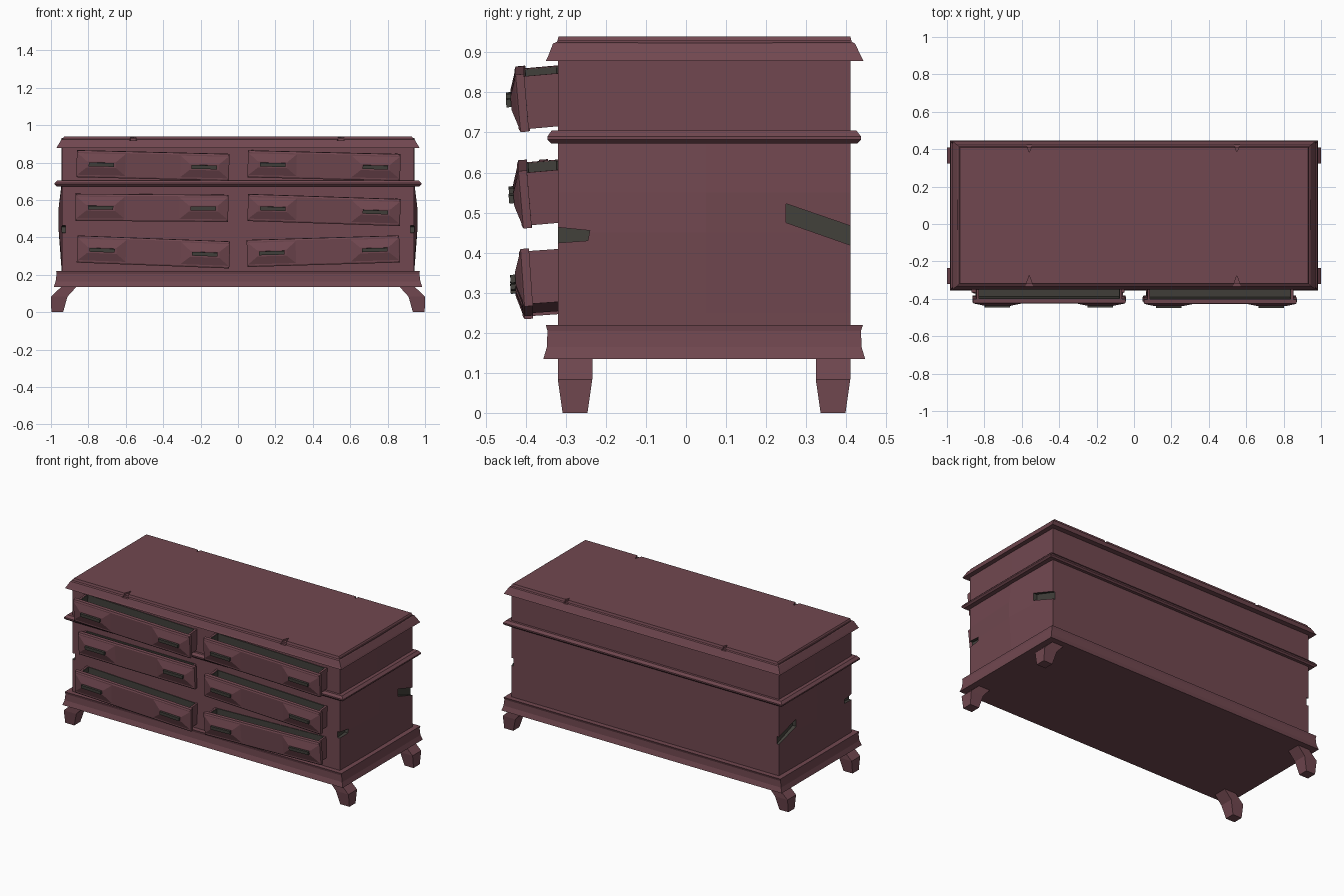
import bpy, bmesh, math
from mathutils import Matrix, Vector

if "Cube" in bpy.data.objects:
    bpy.data.objects.remove(bpy.data.objects["Cube"])


def material(name, rgb):
    m = bpy.data.materials.new(name)
    m.diffuse_color = (*rgb, 1)
    m.use_nodes = True
    m.node_tree.nodes["Principled BSDF"].inputs["Base Color"].default_value = m.diffuse_color
    return m


WINE = material("wine wood", (0.165, 0.064, 0.080))
DARK = material("dark grey", (0.055, 0.052, 0.044))


def finish(bm, name):
    bmesh.ops.recalc_face_normals(bm, faces=bm.faces)
    mesh = bpy.data.meshes.new(name)
    bm.to_mesh(mesh)
    bm.free()
    mesh.materials.append(WINE)
    mesh.materials.append(DARK)
    ob = bpy.data.objects.new(name, mesh)
    bpy.context.collection.objects.link(ob)
    return ob


def loft(bm, rings, mat=0):
    """Skin a stack of equal-sized rings and cap both ends."""
    rows = [[bm.verts.new(p) for p in r] for r in rings]
    n = len(rows[0])
    faces = [bm.faces.new(rows[0][::-1]), bm.faces.new(rows[-1])]
    for a, b in zip(rows, rows[1:]):
        for i in range(n):
            j = (i + 1) % n
            faces.append(bm.faces.new((a[i], a[j], b[j], b[i])))
    for f in faces:
        f.material_index = mat
    return faces


def rect(z, x, y0, y1):
    return [(-x, y0, z), (x, y0, z), (x, y1, z), (-x, y1, z)]


def box(bm, x0, x1, y0, y1, z0, z1, mat=0):
    return loft(bm, [[(x0, y0, z), (x1, y0, z), (x1, y1, z), (x0, y1, z)]
                     for z in (z0, z1)], mat)


def moulding(name, levels):
    bm = bmesh.new()
    loft(bm, [rect(*l) for l in levels])
    return finish(bm, name)


def cut(target, cutter):
    cutter.hide_render = True
    cutter.display_type = 'WIRE'
    mod = target.modifiers.new("notch", 'BOOLEAN')
    mod.operation = 'DIFFERENCE'
    mod.solver = 'EXACT'
    mod.object = cutter
    bpy.context.view_layer.objects.active = target
    bpy.ops.object.modifier_apply(modifier=mod.name)
    bpy.data.objects.remove(cutter)


# carcass with gently bulging sides
bm = bmesh.new()
loft(bm, [[(-.94, -.32, z), (.94, -.32, z), (m, .05, z), (.94, .41, z),
           (-.94, .41, z), (-m, .05, z)]
          for z, m in ((.15, .94), (.25, .945), (.45, .96), (.55, .96), (.69, .943), (.93, .943))])
body = finish(bm, "cabinet_body")

# worn notches in the side corners
for s in (-1, 1):
    bm = bmesh.new()
    loft(bm, [[(s * x, .25, .475), (s * x, .43, .412), (s * x, .43, .46), (s * x, .25, .522)]
              for x in (.925, 1.0)], 1)
    cut(body, finish(bm, "rear_notch_cutter"))
    bm = bmesh.new()
    loft(bm, [[(s * x, -.34, .423), (s * x, -.245, .43), (s * x, -.24, .455), (s * x, -.34, .465)]
              for x in (.922, 1.0)], 1)
    cut(body, finish(bm, "front_notch_cutter"))

# base plinth, waist moulding and top
moulding("base_plinth", [(.135, .985, -.356, .447), (.165, .975, -.347, .438),
                         (.205, .97, -.346, .437), (.22, .972, -.35, .442)])
moulding("waist_moulding", [(.673, .97, -.337, .428), (.682, .98, -.346, .437),
                            (.69, .98, -.346, .437), (.705, .965, -.335, .425)])
top = moulding("top_board", [(.878, .97, -.35, .443), (.888, .965, -.345, .438),
                             (.922, .945, -.332, .422), (.926, .938, -.322, .414),
                             (.94, .93, -.318, .41)])

# small nicks along the long edges of the top
for x in (-.56, .55):
    for y0, y1 in ((-.36, -.275), (.46, .385)):
        bm = bmesh.new()
        loft(bm, [[(x - .03, y0, z), (x + .03, y0, z), (x, y1, z)] for z in (.918, 1.0)])
        cut(top, finish(bm, "nick_cutter"))

# splayed bracket feet
PROFILE = [(.87, .86, .94, 0), (.0, 0, 0, 0)]
for sx, side in ((-1, "left"), (1, "right")):
    for yc, end in ((-.277, "front"), (.367, "back")):
        bm = bmesh.new()
        loft(bm, [[(sx * xi, yc - h, z), (sx * xo, yc - h, z),
                   (sx * xo, yc + h, z), (sx * xi, yc + h, z)]
                  for z, xi, xo, h in ((0, .935, .998, .031), (.083, .912, 1.0, .043),
                                       (.14, .86, .94, .043))])
        finish(bm, f"{end}_{side}_foot")


def drawer(name, cx, cz, roll, pitch, face_y):
    """Sagging open drawer: front slab, raised panels, handles and hollow tray."""
    bm = bmesh.new()
    w, h, t = .408, .072, .025
    # front slab with a chamfered rim
    loft(bm, [[(-a, y, -b), (a, y, -b), (a, y, b), (-a, y, b)]
              for y, a, b in ((t, w, h), (.004, w, h), (0, w - .008, h - .008))])
    for px in (-.275, .275):
        # raised panel and dark handle
        loft(bm, [[(px - a, y, -b), (px + a, y, -b), (px + a, y, b), (px - a, y, b)]
                  for y, a, b in ((0, .128, .058), (-.014, .078, .016))])
        box(bm, px - .068, px + .068, -.026, -.012, -.009, .011, 1)
    # tray walls and floor, dark inside
    back = -.29 - face_y
    tw, th, k = .39, .066, .012
    box(bm, -tw, tw, t - .002, back, -th, -th + k)
    for s in (-1, 1):
        box(bm, *sorted((s * tw, s * (tw - k))), t - .002, back, -th, th)
    box(bm, -tw + k, tw - k, t, back, -th + k, -th + k + .003, 1)
    box(bm, -tw + k, tw - k, t, t + .003, -th + k, th - .002, 1)
    for s in (-1, 1):
        e = s * (tw - k)
        box(bm, *sorted((e, e - s * .003)), t, back, -th + k, th - .002, 1)
    m = (Matrix.Translation((cx, face_y, cz))
         @ Matrix.Rotation(math.radians(roll), 4, 'Y')
         @ Matrix.Rotation(math.radians(pitch), 4, 'X'))
    bmesh.ops.transform(bm, matrix=m, verts=bm.verts)
    finish(bm, name)
    # dark opening in the carcass behind the tray
    bm = bmesh.new()
    box(bm, -tw + k, tw - k, -.324, -.316, -th + .006, th - .001, 1)
    m = Matrix.Translation((cx, 0, cz + .006)) @ Matrix.Rotation(math.radians(roll), 4, 'Y')
    bmesh.ops.transform(bm, matrix=m, verts=bm.verts)
    finish(bm, name + "_opening")


for d in (("top_left_drawer", -.455, .783, 1.4, 5, -.42),
          ("top_right_drawer", .46, .782, 1.4, 5, -.423),
          ("middle_left_drawer", -.46, .557, .4, 4, -.365),
          ("middle_right_drawer", .46, .545, 1.9, 5, -.416),
          ("bottom_left_drawer", -.452, .321, 2.2, 4, -.412),
          ("bottom_right_drawer", .456, .325, -1.7, 4, -.412)):
    drawer(*d)
